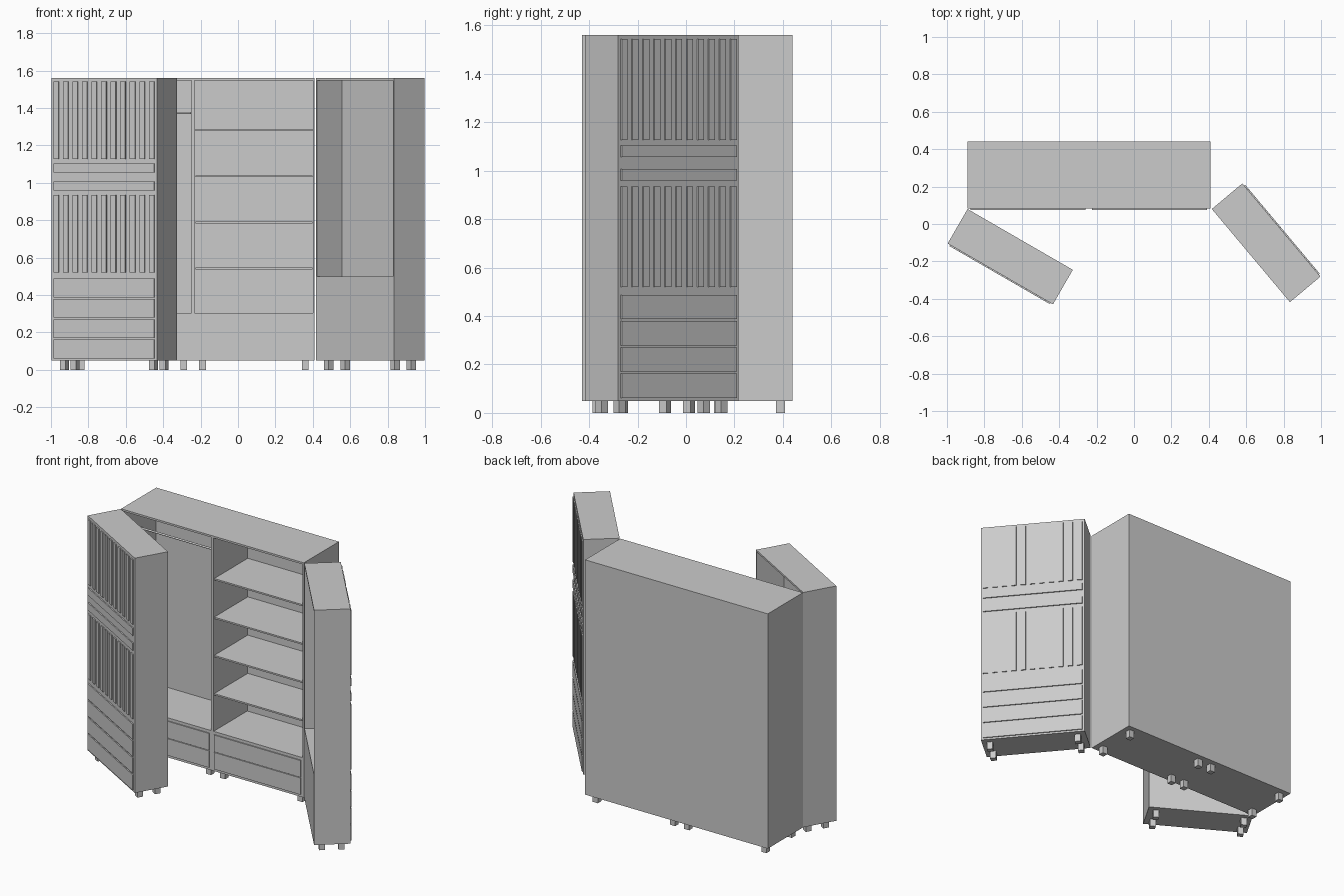
import bpy
import bmesh
from math import radians
from mathutils import Matrix, Vector

cube = bpy.data.objects.get("Cube")
if cube:
    bpy.data.objects.remove(cube, do_unlink=True)

GREY = (0.6, 0.6, 0.6, 1.0)
grey = bpy.data.materials.new("plain grey")
grey.use_nodes = True
grey.diffuse_color = GREY
grey.node_tree.nodes["Principled BSDF"].inputs["Base Color"].default_value = GREY

WIDTH, BASE, TOP = 0.65, 0.05, 1.56
WALL = 0.012
RAISE = 0.007


def add_box(bm, x0, x1, y0, y1, z0, z1):
    size = Vector((x1 - x0, y1 - y0, z1 - z0))
    mid = Vector((x0 + x1, y0 + y1, z0 + z1)) / 2
    m = Matrix.Translation(mid) @ Matrix.Diagonal(size).to_4x4()
    return bmesh.ops.create_cube(bm, size=1, matrix=m)["verts"]


def finish(name, bm, place):
    bmesh.ops.recalc_face_normals(bm, faces=bm.faces)
    mesh = bpy.data.meshes.new(name)
    bm.to_mesh(mesh)
    bm.free()
    mesh.materials.append(grey)
    obj = bpy.data.objects.new(name, mesh)
    obj.matrix_world = place
    bpy.context.collection.objects.link(obj)


def boxes(name, place, bounds):
    bm = bmesh.new()
    for b in bounds:
        add_box(bm, *b)
    finish(name, bm, place)


def carcass(name, place, depth, floor, hollow):
    """Closed box whose face at y = 0 is hollowed out above the floor height."""
    bm = bmesh.new()
    add_box(bm, 0, WIDTH, 0, depth, BASE, TOP)
    bm.normal_update()
    front = min(bm.faces, key=lambda f: f.calc_center_median().y)
    bmesh.ops.inset_region(bm, faces=[front], thickness=WALL)
    for v in front.verts:
        v.co.z = floor if v.co.z < 1 else TOP - WALL
    new = bmesh.ops.extrude_discrete_faces(bm, faces=[front])["faces"][0]
    bmesh.ops.translate(bm, verts=new.verts, vec=(0, hollow, 0))
    finish(name, bm, place)


def feet(name, place, depth):
    h = 0.018
    boxes(name, place, [(x - h, x + h, y - h, y + h, 0, BASE)
                        for x in (0.05, WIDTH - 0.05)
                        for y in (0.05, depth - 0.05)])


# Main wardrobe: two bays side by side
MAIN_DEPTH = 0.357
for side, x in (("right", -0.89), ("left", -0.24)):
    place = Matrix.Translation((x, 0.083, 0))
    carcass(side + "_bay", place, MAIN_DEPTH, 0.305, MAIN_DEPTH - 0.015)
    boxes(side + "_bay_drawers", place,
          [(0.015, WIDTH - 0.02, -RAISE, 0.002, z, z + 0.108) for z in (0.066, 0.178)])
    feet(side + "_bay_feet", place, MAIN_DEPTH)

# Shelves in the left bay
boxes("shelves", Matrix.Translation((-0.24, 0.083, 0)),
      [(WALL, WIDTH - WALL, 0.001, MAIN_DEPTH - 0.015, z - 0.005, z + 0.005)
       for z in (0.543, 0.789, 1.035, 1.283)])

# Hanging rail in the right bay
bm = bmesh.new()
turn = Matrix.Translation((-0.565, 0.26, 1.374)) @ Matrix.Rotation(radians(90), 4, 'Y')
bmesh.ops.create_cone(bm, cap_ends=True, segments=12, radius1=0.006, radius2=0.006,
                      depth=WIDTH - 2 * WALL, matrix=turn)
finish("hanging_rail", bm, Matrix())

# Swung-open door cabinets: hollow inner side, panelled outer side
DOOR_DEPTH = 0.213
PITCH = 0.0589
doors = (("right", (-0.327, -0.245), 150), ("left", (0.416, 0.08), -50))
for side, (x, y), angle in doors:
    place = Matrix.Translation((x, y, 0)) @ Matrix.Rotation(radians(angle), 4, 'Z')
    name = side + "_door"
    carcass(name + "_cabinet", place, DOOR_DEPTH, 0.5, 0.175)
    feet(name + "_feet", place, DOOR_DEPTH)
    out = (DOOR_DEPTH - 0.002, DOOR_DEPTH + RAISE)
    # Vertical slats in two rows
    boxes(name + "_slats", place,
          [(0.015 + i * PITCH, 0.046 + i * PITCH, *out, z0, z1)
           for i in range(11) for z0, z1 in ((0.52, 0.935), (1.127, 1.543))])
    # Cross rails between the rows
    boxes(name + "_rails", place,
          [(0.015, 0.635, *out, z, z + 0.048) for z in (0.96, 1.056)])
    # Drawer fronts
    boxes(name + "_drawer_fronts", place,
          [(0.015, 0.635, *out, 0.062 + i * 0.1085, 0.162 + i * 0.1085) for i in range(4)])
